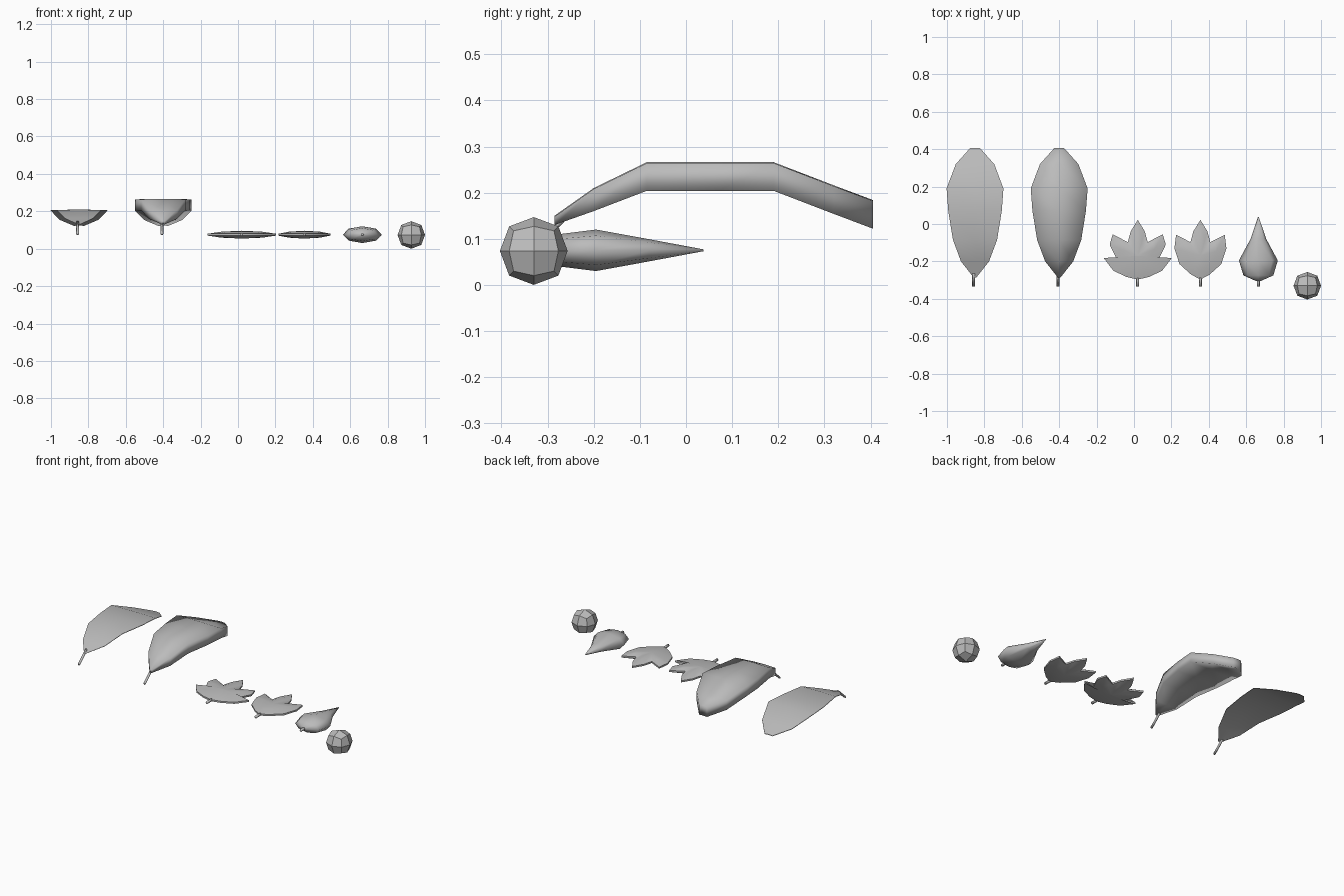
import bpy
import bmesh
import math

cube = bpy.data.objects.get("Cube")
if cube:
    bpy.data.objects.remove(cube, do_unlink=True)

grey = bpy.data.materials.new("plain_grey")
grey.use_nodes = True
colour = (0.5, 0.5, 0.5, 1)
grey.diffuse_color = colour
grey.node_tree.nodes["Principled BSDF"].inputs["Base Color"].default_value = colour

MID = 0.075       # height of the resting pieces
STEM_END = -0.335


def finish(name, bm, x, angle=math.pi):
    bmesh.ops.recalc_face_normals(bm, faces=bm.faces)
    mesh = bpy.data.meshes.new(name)
    bm.to_mesh(mesh)
    bm.free()
    mesh.materials.append(grey)
    obj = bpy.data.objects.new(name, mesh)
    obj.location.x = x
    bpy.context.collection.objects.link(obj)
    bpy.ops.object.select_all(action='DESELECT')
    obj.select_set(True)
    bpy.context.view_layer.objects.active = obj
    bpy.ops.object.shade_smooth_by_angle(angle=angle)
    return obj


def loft(name, rings, x, angle=math.pi):
    """Skin a list of closed rings and cap both ends."""
    bm = bmesh.new()
    rows = [[bm.verts.new(p) for p in ring] for ring in rings]
    n = len(rows[0])
    for a, b in zip(rows, rows[1:]):
        for i in range(n):
            j = (i + 1) % n
            bm.faces.new((a[i], a[j], b[j], b[i]))
    bm.faces.new(rows[0])
    bm.faces.new(rows[-1])
    return finish(name, bm, x, angle)


def ellipse(y, w, h, z=MID, sides=8):
    steps = [math.tau * i / sides for i in range(sides)]
    return [(w * math.cos(t), y, z + h * math.sin(t)) for t in steps]


def stem(name, x, path):
    loft(name, [ellipse(y, 0.008, 0.008, z, 6) for y, z in path], x)


# Long arched leaves: y, half width, height, share of full thickness
ARCH = [(-0.285, 0.008, 0.13, 0.3), (-0.2, 0.075, 0.16, 0.8),
        (-0.085, 0.118, 0.204, 1), (0.07, 0.143, 0.204, 1),
        (0.19, 0.152, 0.204, 1), (0.32, 0.103, 0.154, 1),
        (0.405, 0.027, 0.122, 1)]


def arched_leaf(name, x, thickness, angle):
    rings = []
    for y, w, z, share in ARCH:
        top = z + thickness * share
        rings.append([(-w, y, z), (0, y, z + 0.002), (w, y, z),
                      (w, y, top), (0, y, top + 0.002), (-w, y, top)])
    loft(name, rings, x, angle)
    stem(name + "_stem", x - 0.007,
         [(STEM_END, MID + 0.004), (-0.305, 0.105), (-0.265, 0.142)])


arched_leaf("thin_long_leaf", -0.85, 0.003, math.radians(30))
arched_leaf("thick_long_leaf", -0.4, 0.06, math.pi)


# Lobed leaves: right half of the outline from tip to base, domed both ways
def lobed_leaf(name, x, half):
    outline = half + [(-px, py) for px, py in reversed(half[1:-1])]
    centre_y = -0.17
    bm = bmesh.new()
    n = len(outline)

    def ring(scale, z):
        return [bm.verts.new((px * scale, centre_y + (py - centre_y) * scale, MID + z))
                for px, py in outline]

    def bridge(a, b):
        for i in range(n):
            j = (i + 1) % n
            bm.faces.new((a[i], a[j], b[j], b[i]))

    rims = []
    for side in (1, -1):
        rim, inner = ring(1, side * 0.005), ring(0.6, side * 0.016)
        hub = bm.verts.new((0, centre_y, MID + side * 0.021))
        bridge(rim, inner)
        for i in range(n):
            bm.faces.new((inner[i], inner[(i + 1) % n], hub))
        rims.append(rim)
    bridge(*rims)
    finish(name, bm, x, math.radians(50))
    stem(name + "_stem", x, [(STEM_END, MID), (-0.28, MID)])


lobed_leaf("five_lobed_leaf", 0.02,
           [(0, 0.022), (0.038, -0.04), (0.053, -0.097), (0.134, -0.055),
            (0.15, -0.11), (0.107, -0.2), (0.182, -0.182), (0.13, -0.25),
            (0.06, -0.283), (0, -0.297)])
lobed_leaf("three_lobed_leaf", 0.355,
           [(0, 0.022), (0.038, -0.04), (0.053, -0.097), (0.13, -0.058),
            (0.139, -0.13), (0.112, -0.214), (0.05, -0.27), (0, -0.297)])

# Teardrop bud: y, half width, half height
BUD = [(-0.305, 0.012, 0.01), (-0.275, 0.08, 0.035), (-0.195, 0.104, 0.045),
       (-0.08, 0.042, 0.024), (0.038, 0.002, 0.002)]
loft("teardrop_bud", [ellipse(*row) for row in BUD], 0.665)
stem("teardrop_bud_stem", 0.665, [(STEM_END, MID), (-0.29, MID)])

# Round berry: a cube rounded once
bm = bmesh.new()
bmesh.ops.create_cube(bm, size=0.175)
berry = finish("round_berry", bm, 0.9265)
berry.location.y, berry.location.z = -0.33, 0.0735
rounding = berry.modifiers.new("rounding", 'SUBSURF')
rounding.levels = rounding.render_levels = 1
bpy.ops.object.modifier_apply(modifier="rounding")
bpy.ops.object.shade_smooth_by_angle(angle=math.radians(30))
